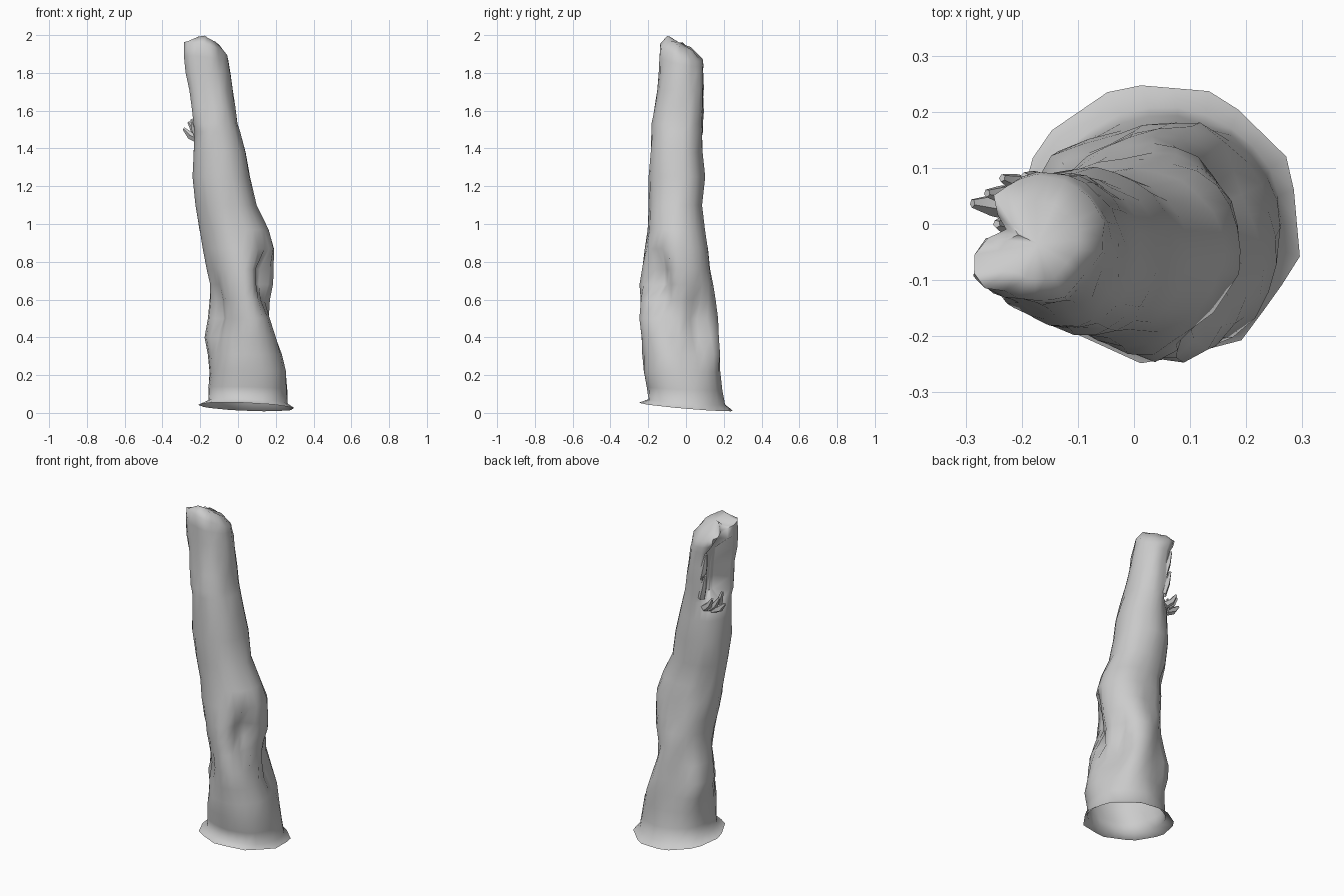
import bpy, bmesh, math, random
from mathutils import Vector

random.seed(4)
N = 26

# trunk cross-sections: z, x min, x max, y min, y max
SECTIONS = [
    (0.06, -0.16, 0.265, -0.20, 0.205), (0.13, -0.155, 0.26, -0.205, 0.19),
    (0.22, -0.15, 0.255, -0.225, 0.18), (0.31, -0.16, 0.24, -0.23, 0.175),
    (0.40, -0.175, 0.225, -0.24, 0.17), (0.50, -0.16, 0.20, -0.245, 0.165),
    (0.60, -0.15, 0.175, -0.235, 0.155), (0.68, -0.155, 0.185, -0.23, 0.15),
    (0.76, -0.165, 0.19, -0.225, 0.135), (0.87, -0.185, 0.19, -0.215, 0.12),
    (0.97, -0.205, 0.16, -0.20, 0.10), (1.10, -0.225, 0.095, -0.195, 0.085),
    (1.25, -0.24, 0.065, -0.195, 0.10), (1.38, -0.235, 0.04, -0.19, 0.085),
    (1.49, -0.225, 0.01, -0.185, 0.085), (1.53, -0.23, 0.0, -0.18, 0.085),
    (1.62, -0.235, -0.015, -0.165, 0.09), (1.71, -0.245, -0.03, -0.15, 0.09),
    (1.80, -0.26, -0.042, -0.145, 0.09), (1.86, -0.272, -0.048, -0.14, 0.09),
    (1.91, -0.275, -0.052, -0.135, 0.085),
]
# bumps and hollows: z, angle, depth, z spread, angle spread, slant (degrees per unit z)
BUMPS = [
    (0.48, -112, -0.05, 0.12, 18, 0), (0.73, -38, -0.085, 0.09, 19, 0),
    (0.50, -12, -0.05, 0.22, 16, -115), (0.60, -72, 0.02, 0.2, 13, -90),
    (0.46, 34, -0.075, 0.14, 22, 0), (0.50, 212, -0.075, 0.20, 22, 0),
    (0.38, 66, 0.025, 0.12, 16, 0), (0.35, 142, 0.035, 0.15, 18, 0),
    (0.45, 115, -0.02, 0.15, 14, 0), (0.97, 140, -0.03, 0.035, 10, 0),
    (0.75, 92, -0.015, 0.1, 15, 0), (0.20, -55, 0.015, 0.12, 20, 0),
    (1.0, 215, -0.015, 0.2, 22, 0), (1.75, 212, 0.032, 0.28, 20, 0),
    (1.92, 166, -0.045, 0.06, 16, 0), (1.9, -40, -0.012, 0.08, 20, 0),
]


def angle_gap(a, b):
    return (a - b + 180) % 360 - 180


def wall_point(section, deg):
    z, x0, x1, y0, y1 = section
    cx, cy, rx, ry = (x0 + x1) / 2, (y0 + y1) / 2, (x1 - x0) / 2, (y1 - y0) / 2
    a = math.radians(deg)
    c, s = math.cos(a), math.sin(a)
    k = (abs(c) ** 2.15 + abs(s) ** 2.15) ** (-1 / 2.15)
    push = sum(d * math.exp(-((z - bz) / sz) ** 2
                            - (angle_gap(deg, ba + slant * (z - bz)) / sa) ** 2)
               for bz, ba, d, sz, sa, slant in BUMPS)
    r = Vector((rx * c * k, ry * s * k))
    r += r.normalized() * (push + random.uniform(-0.004, 0.004))
    # broken hollow near the top
    if 1.52 < z < 1.88:
        half = 36 - 10 * abs(z - 1.66) / 0.2
        if abs(angle_gap(deg, 152)) < half:
            r *= 0.28
    x, y = cx + r.x, cy + r.y
    if z > 1.8:
        z -= (z - 1.80) / 0.11 * (0.25 * r.x + 0.36 * r.y)
    low = max(0, 1 - (z - 0.06) / 0.2)
    z -= low * (0.04 * x + 0.07 * y)
    return Vector((x, y, z))


def finish(bm, name, angle):
    bmesh.ops.recalc_face_normals(bm, faces=bm.faces[:])
    mesh = bpy.data.meshes.new(name)
    bm.to_mesh(mesh)
    bm.free()
    ob = bpy.data.objects.new(name, mesh)
    bpy.context.collection.objects.link(ob)
    bpy.ops.object.select_all(action='DESELECT')
    ob.select_set(True)
    bpy.context.view_layer.objects.active = ob
    bpy.ops.object.shade_smooth_by_angle(angle=math.radians(angle))
    return ob


def build_trunk():
    bm = bmesh.new()
    rings = []
    degs = [360 * i / N for i in range(N)]
    # flared skirt at the ground, open underneath
    skirt = []
    for d in degs:
        a = math.radians(d)
        facet = math.cos(math.radians(20)) / math.cos(math.radians((d + 15) % 40 - 20))
        x, y = 0.043 + 0.262 * facet * math.cos(a), 0.003 + 0.256 * facet * math.sin(a)
        skirt.append(bm.verts.new((x, y, max(0.0, 0.034 - 0.04 * x - 0.085 * y))))
    rings.append(skirt)
    for s in SECTIONS:
        rings.append([bm.verts.new(wall_point(s, d)) for d in degs])
    # slanted, rounded broken top
    cap_c = Vector((-0.172, -0.035, 1.96))
    cap = []
    for v in rings[-1]:
        p = cap_c.lerp(v.co, 0.62)
        p.z = min(2.0, cap_c.z - 0.27 * (p.x - cap_c.x) - 0.5 * (p.y - cap_c.y)
                  - 3.0 * max(0, -0.21 - p.x) ** 1.2 + random.uniform(-0.005, 0.005))
        cap.append(bm.verts.new(p))
    rings.append(cap)
    for lo, hi in zip(rings, rings[1:]):
        for i in range(N):
            j = (i + 1) % N
            bm.faces.new((lo[i], lo[j], hi[j], hi[i]))
    tip = bm.verts.new(cap_c)
    for i in range(N):
        bm.faces.new((cap[i], cap[(i + 1) % N], tip))
    finish(bm, "trunk", 70)


def build_splinters():
    # torn wood along the lower lip and side of the hollow: base, tip, radius
    spikes = [
        ((-0.205, -0.005, 1.46), (-0.245, 0.0, 1.555), 0.024),
        ((-0.20, 0.03, 1.45), (-0.288, 0.037, 1.505), 0.027),
        ((-0.19, 0.05, 1.46), (-0.262, 0.055, 1.54), 0.024),
        ((-0.17, 0.06, 1.46), (-0.235, 0.082, 1.54), 0.024),
        ((-0.15, 0.065, 1.52), (-0.19, 0.085, 1.67), 0.024),
        ((-0.155, 0.065, 1.64), (-0.195, 0.085, 1.80), 0.024),
    ]
    bm = bmesh.new()
    for base, tip, r in spikes:
        b, t = Vector(base), Vector(tip)
        q = (t - b).to_track_quat('Z', 'Y')
        loops = []
        for f, k in ((0, 1.0), (0.6, 0.75), (1, 0.3)):
            c = b.lerp(t, f)
            c.z -= 0.015 * math.sin(math.pi * f)
            loops.append([bm.verts.new(c + q @ Vector((
                r * k * math.cos(i * math.tau / 5), r * k * math.sin(i * math.tau / 5), 0)))
                for i in range(5)])
        for lo, hi in zip(loops, loops[1:]):
            for i in range(5):
                j = (i + 1) % 5
                bm.faces.new((lo[i], lo[j], hi[j], hi[i]))
        bm.faces.new(loops[-1])
    finish(bm, "splinters", 35)


build_trunk()
build_splinters()
